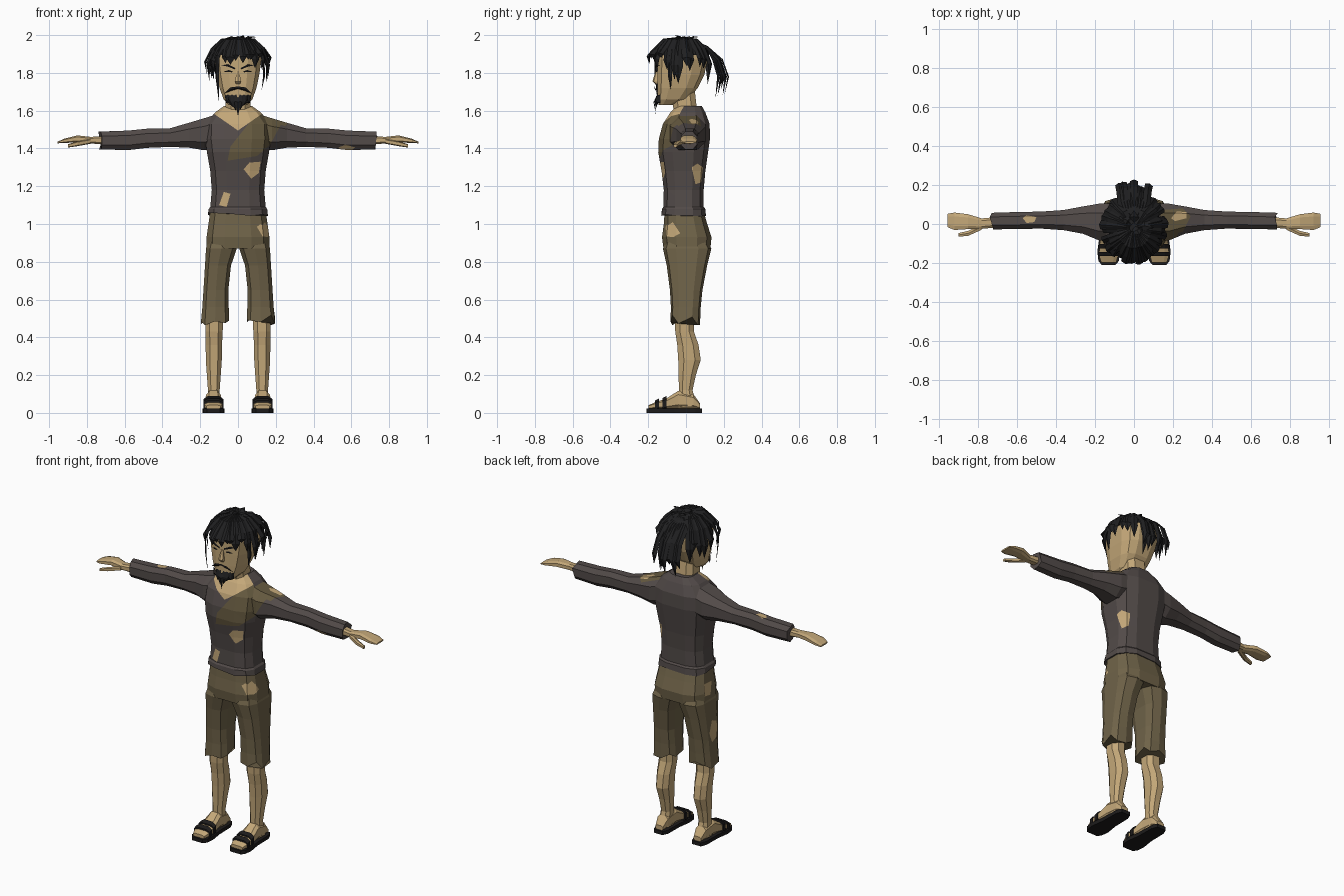
import bpy, bmesh, math, random
from mathutils import Vector

random.seed(4)
if "Cube" in bpy.data.objects:
    bpy.data.objects.remove(bpy.data.objects["Cube"])


def material(name, *rgb):
    m = bpy.data.materials.new(name)
    m.use_nodes = True
    m.diffuse_color = (*rgb, 1)
    m.node_tree.nodes["Principled BSDF"].inputs["Base Color"].default_value = (*rgb, 1)
    return m


SKIN = material("skin", .55, .39, .19)
SHIRT = material("dark grey shirt", .085, .07, .066)
CLOTH = material("olive trousers", .16, .125, .066)
PATCH = material("dark olive patch", .13, .1, .05)
HAIR = material("black hair", .014, .014, .015)
SOLE = material("black sandal", .012, .011, .011)


def finish(name, bm, mat):
    mesh = bpy.data.meshes.new(name)
    bm.to_mesh(mesh)
    bm.free()
    mesh.materials.append(mat)
    obj = bpy.data.objects.new(name, mesh)
    bpy.context.collection.objects.link(obj)
    return obj


def loft(name, mat, axis, rings, n=12, power=.65, side=1, rag=0):
    """Skin over rings of (position, centre, half width, low, high) along an axis."""
    bm, loops = bmesh.new(), []
    for k, (t, c, r, lo, hi) in enumerate(rings):
        loop = []
        for i in range(n):
            a = 2 * math.pi * (i + .5) / n
            u, v = (math.copysign(abs(f) ** power, f) for f in (math.cos(a), math.sin(a)))
            w, h = c + r * u, (lo + hi) / 2 + (hi - lo) / 2 * v
            s = t + (random.uniform(-rag, rag) if k == len(rings) - 1 else 0)
            x, y, z = {"x": (s, w, h), "y": (w, s, h), "z": (w, h, s)}[axis]
            loop.append(bm.verts.new((x * side, y, z)))
        loops.append(loop)
    for p, q in zip(loops, loops[1:]):
        for i in range(n):
            j = (i + 1) % n
            bm.faces.new((p[i], p[j], q[j], q[i]))
    bm.faces.new(loops[0])
    bm.faces.new(loops[-1])
    bmesh.ops.recalc_face_normals(bm, faces=bm.faces)
    return finish(name, bm, mat)


def paint(obj, axis, sign, pts, mat):
    """Cut a convex outline into the faces turned one way and colour its inside."""
    a, b = [i for i in range(3) if i != axis]
    bm = bmesh.new()
    bm.from_mesh(obj.data)
    mid = Vector((sum(p[0] for p in pts), sum(p[1] for p in pts))) / len(pts)
    planes = []
    for p, q in zip(pts, pts[1:] + pts[:1]):
        co, no = Vector((0, 0, 0)), Vector((0, 0, 0))
        co[a], co[b] = p
        no[a], no[b] = q[1] - p[1], p[0] - q[0]
        if (mid[0] - co[a]) * no[a] + (mid[1] - co[b]) * no[b] > 0:
            no.negate()
        planes.append((co, no.normalized()))

    def facing():
        bm.normal_update()
        return [f for f in bm.faces if f.normal[axis] * sign > .1]

    for co, no in planes:
        faces = facing()
        geom = faces + list({e for f in faces for e in f.edges}) + list({v for f in faces for v in f.verts})
        bmesh.ops.bisect_plane(bm, geom=geom, dist=1e-5, plane_co=co, plane_no=no)
    if mat.name not in obj.data.materials:
        obj.data.materials.append(mat)
    slot = obj.data.materials.find(mat.name)
    for f in facing():
        c = f.calc_center_median()
        if all((c - co).dot(no) < 1e-5 for co, no in planes):
            f.material_index = slot
    bm.to_mesh(obj.data)
    bm.free()


HEAD = Vector((0, -.02, 1.8))


def strand(bm, path, width, ridge=.4):
    """Ridged, pointed hair card facing away from the head."""
    path = [Vector(p) for p in path]
    rows = []
    for i, p in enumerate(path[:-1]):
        t = (path[i + 1] - path[max(i - 1, 0)]).normalized()
        out = (p - HEAD).normalized()
        s = t.cross(out).normalized() * width * (1 if i else .7)
        rows.append([bm.verts.new(v) for v in (p - s, p + out * width * ridge, p + s)])
    for p, q in zip(rows, rows[1:]):
        for i in (0, 1):
            bm.faces.new((p[i], p[i + 1], q[i + 1], q[i]))
    tip, last = bm.verts.new(path[-1]), rows[-1]
    for i in (0, 1):
        bm.faces.new((last[i], last[i + 1], tip))


# Shirt body, from collar to ragged hem
shirt = loft("shirt_body", SHIRT, "z", [
    (1.625, 0, .075, -.05, .085), (1.59, 0, .125, -.085, .105), (1.53, 0, .175, -.125, .128),
    (1.45, 0, .178, -.147, .13), (1.38, 0, .168, -.15, .12), (1.28, 0, .15, -.132, .105),
    (1.18, 0, .142, -.12, .096), (1.09, 0, .15, -.122, .096), (1.08, 0, .158, -.13, .105),
    (1.05, 0, .162, -.132, .108)], rag=.012)
chest_patch = [(-.055, 1.335), (-.04, 1.41), (.11, 1.6), (.24, 1.55), (.17, 1.42), (.1, 1.36)]
paint(shirt, 1, -1, chest_patch, PATCH)
paint(shirt, 1, -1, [(-.17, 1.63), (-.13, 1.585), (0, 1.495), (.13, 1.585), (.17, 1.63)], SKIN)
paint(shirt, 1, -1, [(.03, 1.29), (.06, 1.325), (.12, 1.33), (.11, 1.27), (.07, 1.24)], SKIN)
paint(shirt, 1, -1, [(-.1, 1.1), (-.075, 1.17), (-.04, 1.16), (-.06, 1.09)], SKIN)
paint(shirt, 0, 1, [(.03, 1.3), (.06, 1.32), (.09, 1.3), (.08, 1.22), (.05, 1.21)], SKIN)

# Trousers seat
seat = loft("trouser_seat", CLOTH, "z", [
    (1.07, 0, .15, -.115, .095), (1, 0, .16, -.12, .115),
    (.93, 0, .17, -.13, .138), (.87, 0, .17, -.122, .132)])
paint(seat, 1, -1, [(.1, .985), (.12, 1), (.16, .98), (.16, .93), (.13, .935)], SKIN)
paint(seat, 0, 1, [(-.1, .99), (-.07, 1.01), (-.03, .95), (-.06, .935)], SKIN)
paint(seat, 0, -1, [(-.02, .98), (.05, .985), (.055, .915), (0, .905)], SKIN)

# Limbs, mirrored
for side, label in ((1, "left"), (-1, "right")):
    sleeve = loft(label + "_sleeve", SHIRT, "x", [
        (.1, .01, .1, 1.4, 1.59), (.18, .01, .1, 1.385, 1.565), (.26, .02, .075, 1.4, 1.54),
        (.36, .02, .055, 1.405, 1.51), (.48, .02, .046, 1.4, 1.508), (.58, .018, .047, 1.388, 1.498),
        (.73, .015, .045, 1.392, 1.492)], n=8, power=.8, side=side, rag=.01)
    if side == 1:
        paint(sleeve, 1, -1, chest_patch, PATCH)
        paint(sleeve, 2, 1, [(.12, -.07), (.12, .07), (.25, .08), (.29, .04), (.25, -.04)], PATCH)
        paint(sleeve, 2, 1, [(.19, .03), (.22, .065), (.27, .06), (.27, .03), (.21, .015)], SKIN)
        paint(sleeve, 1, -1, [(.53, 1.405), (.57, 1.42), (.62, 1.405), (.6, 1.39), (.55, 1.385)], SKIN)
    else:
        paint(sleeve, 2, 1, [(-.57, .03), (-.55, .045), (-.5, .035), (-.51, .01), (-.55, .005)], SKIN)

    loft(label + "_hand", SKIN, "x", [
        (.69, .01, .028, 1.42, 1.468), (.78, .002, .028, 1.425, 1.462), (.85, .012, .04, 1.432, 1.47),
        (.92, .014, .047, 1.428, 1.452), (.955, .018, .036, 1.427, 1.436)], n=8, side=side)
    loft(label + "_thumb", SKIN, "x", [
        (.78, -.015, .016, 1.425, 1.45), (.85, -.048, .014, 1.412, 1.438),
        (.9, -.056, .01, 1.405, 1.422)], n=6, side=side)

    leg = loft(label + "_trouser_leg", CLOTH, "z", [
        (.93, .085, .07, -.1, .1), (.87, .088, .084, -.122, .134), (.78, .106, .071, -.102, .112),
        (.65, .117, .068, -.085, .087), (.56, .119, .072, -.08, .078),
        (.49, .121, .077, -.082, .074)], n=10, side=side, rag=.028)
    if side == -1:
        paint(leg, 0, -1, [(-.05, .73), (0, .75), (.03, .68), (.01, .62), (-.04, .64)], SKIN)

    loft(label + "_shin", SKIN, "z", [
        (.58, .125, .052, -.065, .045), (.43, .127, .049, -.06, .045), (.36, .128, .046, -.05, .07),
        (.28, .128, .045, -.045, .082), (.2, .128, .039, -.042, .055), (.12, .128, .033, -.04, .037),
        (.03, .13, .037, -.05, .062)], n=8, power=.8, side=side)
    loft(label + "_foot", SKIN, "y", [
        (.075, .13, .026, .02, .05), (.04, .13, .036, .02, .1), (-.04, .13, .04, .02, .12),
        (-.1, .13, .048, .02, .08), (-.16, .13, .052, .02, .058), (-.198, .13, .04, .02, .042)],
        n=8, side=side)
    loft(label + "_sandal_sole", SOLE, "y", [
        (.085, .13, .03, 0, .022), (.05, .13, .044, 0, .022), (-.06, .13, .046, 0, .022),
        (-.14, .13, .058, 0, .022), (-.19, .13, .052, 0, .022), (-.21, .13, .035, 0, .022)],
        n=4, power=0, side=side)
    for k, (y, top) in enumerate(((-.165, .066), (-.125, .08))):
        loft(f"{label}_sandal_strap_{k}", SOLE, "y", [
            (y, .13, .056, .01, top), (y + .022, .13, .055, .01, top + .012)], n=8, side=side)

# Neck, head and nose
loft("neck", SKIN, "z", [(1.5, 0, .085, -.08, .07), (1.6, 0, .07, -.068, .062),
                         (1.75, 0, .065, -.095, .045)], n=8)
loft("head", SKIN, "z", [
    (1.63, 0, .05, -.145, -.07), (1.66, 0, .078, -.152, .01), (1.72, 0, .1, -.154, .065),
    (1.79, 0, .115, -.155, .1), (1.87, 0, .127, -.155, .118), (1.925, 0, .118, -.14, .11),
    (1.955, 0, .08, -.09, .07)])
loft("nose", SKIN, "z", [(1.81, 0, .008, -.16, -.14), (1.755, 0, .017, -.178, -.14),
                         (1.74, 0, .012, -.16, -.14)], n=6)

# Brows, eyes, moustache and pointed beard
bm = bmesh.new()
for s in (1, -1):
    strand(bm, [(.015 * s, -.158, 1.822), (.05 * s, -.158, 1.838), (.095 * s, -.135, 1.842)], .006)
    strand(bm, [(.03 * s, -.157, 1.806), (.05 * s, -.157, 1.81), (.075 * s, -.15, 1.806)], .005)
    strand(bm, [(0, -.162, 1.722), (.035 * s, -.162, 1.715), (.075 * s, -.148, 1.69)], .01)
finish("brows_eyes_and_moustache", bm, HAIR)
bm = bmesh.new()
for i in range(-3, 4):
    x = i * .02
    drop = 1.575 + abs(i) * .022 + random.uniform(-.008, .008)
    strand(bm, [(x, -.155 + abs(x) * .2, 1.685 - .01 * (i == 0)), (x * .95, -.167 + abs(x) * .3, 1.65),
                (x * .6, -.158, drop)], .018)
finish("beard", bm, HAIR)

# Scalp hair, shaggy fringe, tuft and swept back tail
loft("scalp_hair", HAIR, "z", [(1.895, 0, .132, -.155, .122), (1.93, 0, .124, -.147, .116),
                               (1.965, 0, .085, -.095, .075), (1.975, 0, .04, -.05, .03)], n=10)
bm = bmesh.new()
COUNT = 26
for i in range(COUNT):
    a = math.radians(-140 + 280 * i / (COUNT - 1) + random.uniform(-4, 4))
    dx, dy = math.sin(a), -math.cos(a)
    low = random.uniform(1.82, 1.885) if abs(a) < .9 else random.uniform(1.74, 1.86)
    out = random.uniform(1.06, 1.2)
    strand(bm, [(dx * .02, dy * .02 - .02, 1.98), (dx * .085, dy * .1 - .02, 1.972),
                (dx * .137, dy * .148 - .02, 1.925), (dx * .145 * out, dy * .155 * out - .02, (low + 1.92) / 2),
                (dx * .14 * out, dy * .15 * out - .02, low)], random.uniform(.016, .026))
# Long loose locks beside the face
for x, y, z in ((-.1, -.15, 1.64), (.125, -.08, 1.71)):
    strand(bm, [(x * .8, y * .8, 1.95), (x * 1.08, y * 1.08, 1.89), (x * 1.1, y * 1.05, 1.78), (x, y, z)], .012)
finish("fringe", bm, HAIR)
bm = bmesh.new()
for x, y, z in ((.1, -.02, 1.99), (.03, -.06, 2), (-.06, .03, 1.985), (0, .07, 1.99)):
    strand(bm, [(x * .1, -.01, 1.96), (x * .5, y * .5, 1.985), (x, y, z)], .025)
finish("top_tuft", bm, HAIR)
bm = bmesh.new()
for i in range(-4, 5):
    x = i * .016
    y = random.uniform(.17, .225)
    strand(bm, [(x * .6, .04, 1.968), (x, .11, 1.935), (x * 1.1, y * .85, 1.87),
                (x * 1.2, y, 1.78), (x * 1.4, y - .015, random.uniform(1.65, 1.74))], .021)
finish("hair_tail", bm, HAIR)
